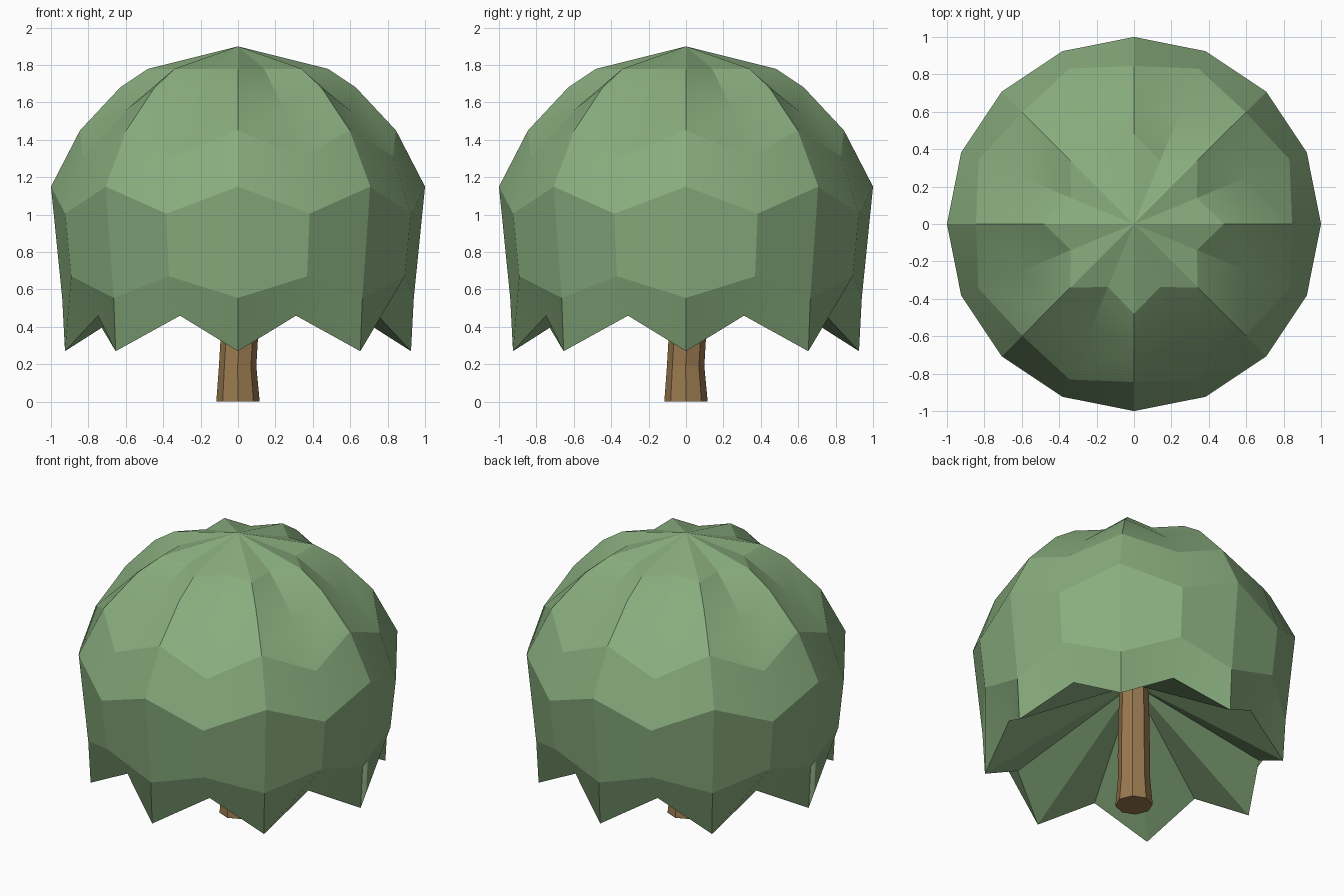
import bpy, bmesh
from math import sin, cos, pi, radians

if "Cube" in bpy.data.objects:
    bpy.data.objects.remove(bpy.data.objects["Cube"])


def material(name, rgb):
    m = bpy.data.materials.new(name)
    m.diffuse_color = (*rgb, 1)
    m.use_nodes = True
    m.node_tree.nodes["Principled BSDF"].inputs["Base Color"].default_value = m.diffuse_color
    return m


def finish(bm, name, mat):
    bmesh.ops.recalc_face_normals(bm, faces=bm.faces)
    mesh = bpy.data.meshes.new(name)
    bm.to_mesh(mesh)
    bm.free()
    ob = bpy.data.objects.new(name, mesh)
    bpy.context.collection.objects.link(ob)
    mesh.materials.append(mat)
    return ob


def bridge(bm, rings):
    for a, b in zip(rings, rings[1:]):
        n = len(a)
        for i in range(n):
            j = (i + 1) % n
            bm.faces.new((a[i], a[j], b[j], b[i]))


def fan(bm, ring, centre):
    for i in range(len(ring)):
        bm.faces.new((ring[i - 1], ring[i], centre))


# Canopy: 16 meridians alternating between lobe lines and valleys
# each ring: lobe radius, lobe z, valley radius, valley z
profile = [
    (0.925, 0.27, 0.81, 0.46),
    (0.94, 0.555, 0.965, 0.67),
    (1.0, 1.15, 1.0, 1.005),
    (0.845, 1.45, 0.90, 1.31),
    (0.63, 1.68, 0.66, 1.55),
    (0.48, 1.78, 0.365, 1.78),
]
bm = bmesh.new()
rings = []
for r0, z0, r1, z1 in profile:
    ring = []
    for i in range(16):
        r, z = (r1, z1) if i % 2 else (r0, z0)
        a = i * pi / 8
        ring.append(bm.verts.new((r * cos(a), r * sin(a), z)))
    rings.append(ring)
bridge(bm, rings)
fan(bm, rings[-1], bm.verts.new((0, 0, 1.90)))   # crown
fan(bm, rings[0], bm.verts.new((0, 0, 0.86)))    # hollow underside
canopy = finish(bm, "canopy", material("leaf_green", (0.25, 0.42, 0.21)))
bpy.context.view_layer.objects.active = canopy
canopy.select_set(True)
bpy.ops.object.shade_smooth_by_angle(angle=radians(15))

# Trunk: slightly crooked octagonal post (centre offset, radius, z)
bm = bmesh.new()
rings = []
for c, r, z in [(0, 0.116, 0), (-0.002, 0.1, 0.19), (0.008, 0.1, 0.36), (0, 0.09, 0.92)]:
    rings.append([bm.verts.new((c + r * cos(i * pi / 4), c + r * sin(i * pi / 4), z))
                  for i in range(8)])
bridge(bm, rings)
bm.faces.new(rings[0])
bm.faces.new(rings[-1])
finish(bm, "trunk", material("bark_brown", (0.32, 0.19, 0.08)))
